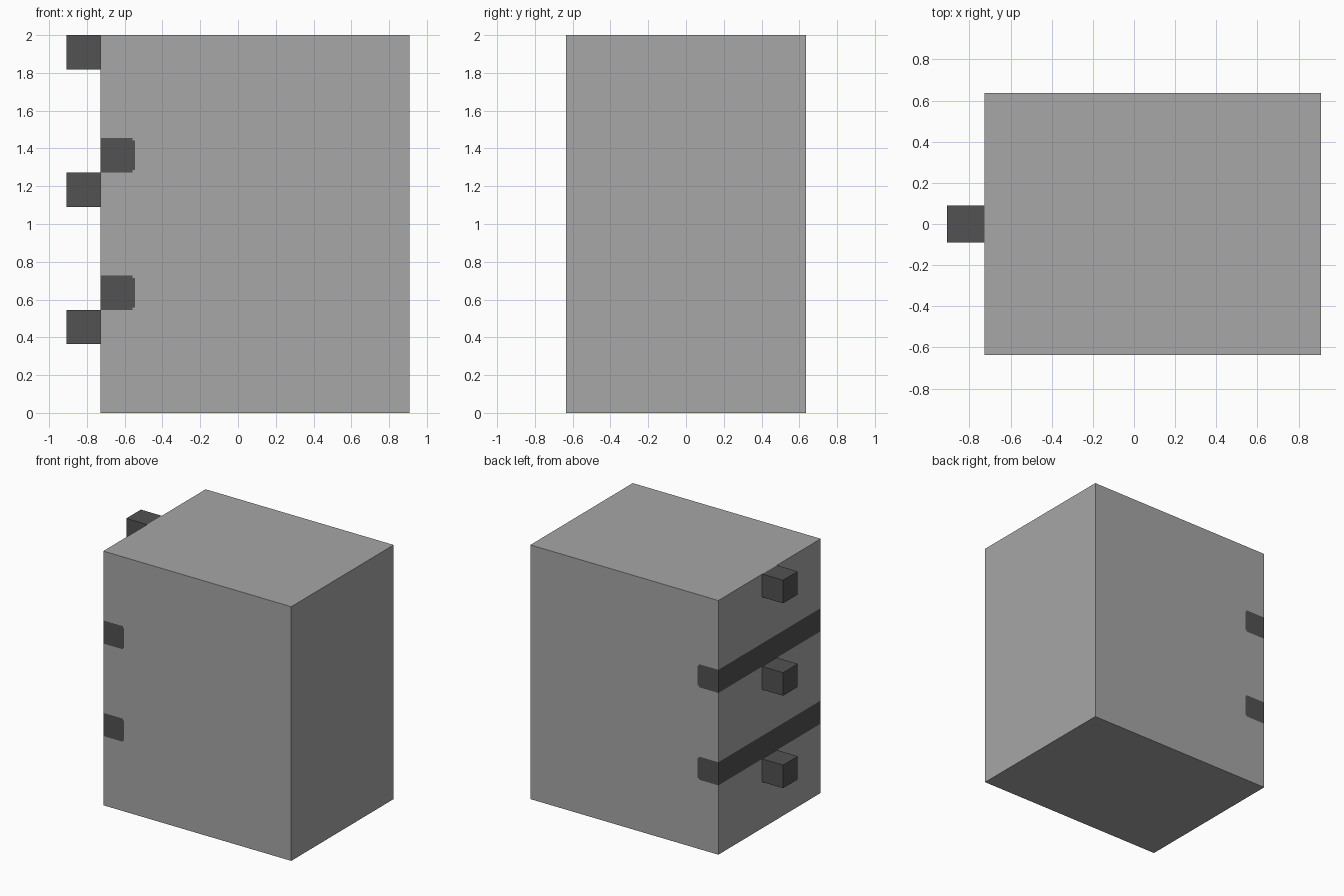
import bpy, bmesh
from mathutils import Vector

if "Cube" in bpy.data.objects:
    bpy.data.objects.remove(bpy.data.objects["Cube"])

U = 2 / 11  # module: the model is 11 units high


def material(name, v):
    m = bpy.data.materials.new(name)
    m.diffuse_color = (v, v, v, 1)
    m.use_nodes = True
    m.node_tree.nodes["Principled BSDF"].inputs["Base Color"].default_value = m.diffuse_color
    return m


grey = material("light grey", 0.385)
dark = material("dark grey", 0.085)


def box(name, lo, hi, mats, edit=None):
    bm = bmesh.new()
    bmesh.ops.create_cube(bm, size=1)
    lo, hi = Vector(lo), Vector(hi)
    for v in bm.verts:
        v.co = (lo + hi) / 2 + v.co * (hi - lo)
    if edit:
        edit(bm)
    mesh = bpy.data.meshes.new(name)
    bm.to_mesh(mesh)
    bm.free()
    for m in mats:
        mesh.materials.append(m)
    ob = bpy.data.objects.new(name, mesh)
    bpy.context.collection.objects.link(ob)
    return ob


# Body with two flush dark bands wrapped round its left side
BANDS = [(3 * U, 4 * U), (7 * U, 8 * U)]
END = -3 * U     # where the bands stop on the front and back
NICK = 0.012     # small nick at the band corners


def paint_bands(bm):
    cuts = [((x, 0, 0), (1, 0, 0)) for x in (END - NICK, END)]
    for a, b in BANDS:
        cuts += [((0, 0, z), (0, 0, 1)) for z in (a, a + NICK, b - NICK, b)]
    for co, no in cuts:
        bmesh.ops.bisect_plane(bm, geom=bm.verts[:] + bm.edges[:] + bm.faces[:],
                               plane_co=co, plane_no=no)
    for f in bm.faces:
        c = f.calc_center_median()
        for a, b in BANDS:
            inner = a + NICK < c.z < b - NICK
            if a < c.z < b and c.x < (END if inner else END - NICK):
                f.material_index = 1


box("body", (-4 * U, -3.5 * U, 0), (5 * U, 3.5 * U, 2), [grey, dark], paint_bands)

# Three square pegs on the left side
for i, k in enumerate((2, 6, 10)):
    box(f"peg_{i + 1}", (-5 * U, -U / 2, k * U), (-4 * U, U / 2, (k + 1) * U), [dark])
